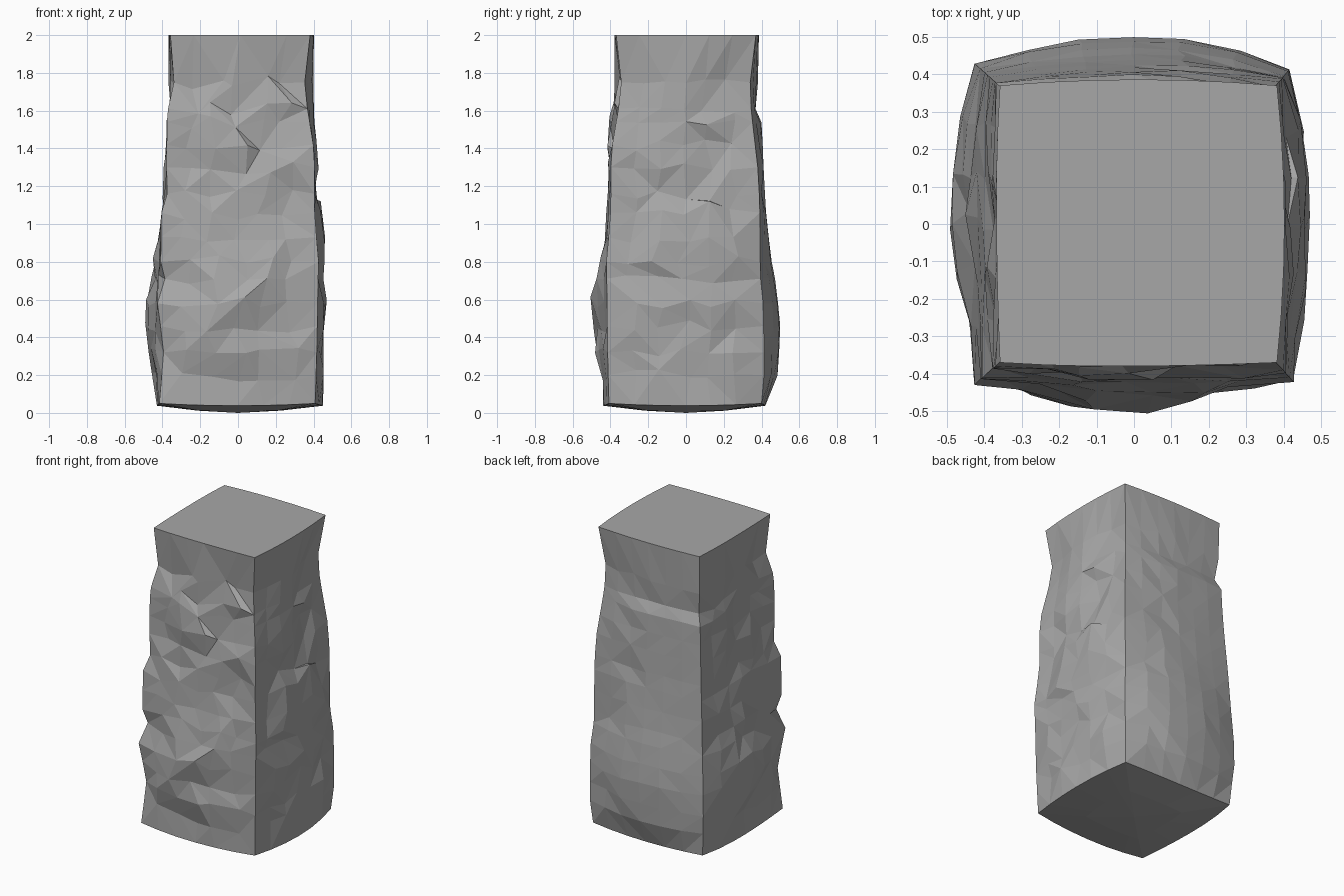
import bpy, bmesh, random
from mathutils import Vector

random.seed(7)
cube = bpy.data.objects.get("Cube")
if cube:
    bpy.data.objects.remove(cube, do_unlink=True)

stone = bpy.data.materials.new("grey stone")
stone.use_nodes = True
grey = (0.39, 0.39, 0.39, 1)
stone.diffuse_color = grey
stone.node_tree.nodes["Principled BSDF"].inputs["Base Color"].default_value = grey

# Height, then the spread of the four corner edges (front -x first, going round
# by +x), then the bulge of the front, +x, back and -x faces
LEVELS = [
    (.05, .417, .408, .4, .407, .44, .45, .42, .43),
    (.2, .405, .412, .413, .418, .465, .465, .485, .46),
    (.32, .396, .415, .413, .428, .48, .475, .495, .48),
    (.46, .413, .417, .411, .428, .495, .468, .5, .488),
    (.58, .43, .418, .408, .422, .5, .47, .49, .485),
    (.71, .391, .42, .395, .415, .48, .455, .472, .467),
    (.8, .414, .422, .393, .411, .475, .46, .455, .455),
    (.93, .414, .41, .392, .405, .455, .46, .44, .435),
    (1.06, .412, .4, .391, .398, .44, .435, .425, .415),
    (1.16, .382, .398, .388, .392, .415, .42, .417, .405),
    (1.3, .386, .398, .38, .385, .415, .412, .41, .395),
    (1.42, .386, .39, .366, .38, .41, .41, .405, .388),
    (1.54, .385, .37, .352, .377, .405, .41, .4, .383),
    (1.61, .38, .358, .345, .348, .4, .408, .37, .38),
    (1.75, .35, .343, .34, .365, .37, .4, .38, .38),
    (2, .37, .37, .37, .37, .38, .39, .386, .38),
]
NORMALS = [Vector((0, -1, 0)), Vector((1, 0, 0)), Vector((0, 1, 0)), Vector((-1, 0, 0))]
ROUGHNESS = [.9, .75, .1, .7]
PEAKS = [-.2, 0, 0, -.2]
SEGMENTS = 6
UP = Vector((0, 0, 1))


def ridge_height(y):
    # The slab on the +x face ends in a peak that falls away to both sides
    return 1.46 + .45 * (y + .1) if y < -.1 else max(1, 1.46 - 1.5 * (y + .1))


def ring_point(row, side, column):
    z, *widths = LEVELS[row]
    start, end = widths[side], widths[(side + 1) % 4]
    bulge = widths[4 + side]
    normal = NORMALS[side]
    tangent = UP.cross(normal)
    t = column / SEGMENTS
    u = 2 * t - 1
    peak = PEAKS[side]
    distance = (u - peak) / (1 - peak) if u > peak else (peak - u) / (1 + peak)
    base = start + (end - start) * t
    r = base + (bulge - base) * (1 - distance ** 2)
    along = -start + (start + end) * t
    lift = 0
    if row == 0:
        lift = -.012 * (1 - u * u)
    elif column and row < len(LEVELS) - 1:
        rough = ROUGHNESS[side]
        if side == 0:
            # Horizontal clefts between the front layers
            if (row == 5 and u < .1) or (row == 9 and u > 0):
                r -= .012
        elif side == 1:
            gap = ridge_height(along) - z
            if abs(gap) < .07 and u < .6:
                lift, rough = gap, .1
            elif gap < 0:
                r -= .012
                rough = .2 if u < .3 else .7
        elif side == 2 and u < -.3 or side == 3 and u < 0:
            rough = .35
        # Chipped facets: uneven depth, with shifted corners
        r += rough * random.uniform(-.038, .012)
        along += rough * random.uniform(-.045, .045)
        lift += rough * random.uniform(-.04, .04)
    return normal * r + tangent * along + UP * (z + lift) + Vector((.006 * z, 0, 0))


bm = bmesh.new()

# Rings of chipped rock around the four sides
rings = [[bm.verts.new(ring_point(row, side, column))
          for side in range(4) for column in range(SEGMENTS)]
         for row in range(len(LEVELS))]
count = len(rings[0])
for lower, upper in zip(rings, rings[1:]):
    for i in range(count):
        j = (i + 1) % count
        a, b, c, d = lower[i], lower[j], upper[j], upper[i]
        if random.random() < .5:
            bm.faces.new((a, b, c))
            bm.faces.new((a, c, d))
        else:
            bm.faces.new((a, b, d))
            bm.faces.new((b, c, d))

# Flat top
bm.faces.new(rings[-1])

# Shallow domed underside
inner = [bm.verts.new((v.co.x * .5, v.co.y * .5, .012)) for v in rings[0]]
centre = bm.verts.new((0, 0, 0))
for i in range(count):
    j = (i + 1) % count
    bm.faces.new((rings[0][j], rings[0][i], inner[i], inner[j]))
    bm.faces.new((inner[j], inner[i], centre))

bmesh.ops.recalc_face_normals(bm, faces=bm.faces[:])
mesh = bpy.data.meshes.new("rock_pillar")
bm.to_mesh(mesh)
bm.free()
mesh.materials.append(stone)
pillar = bpy.data.objects.new("rock_pillar", mesh)
bpy.context.collection.objects.link(pillar)
